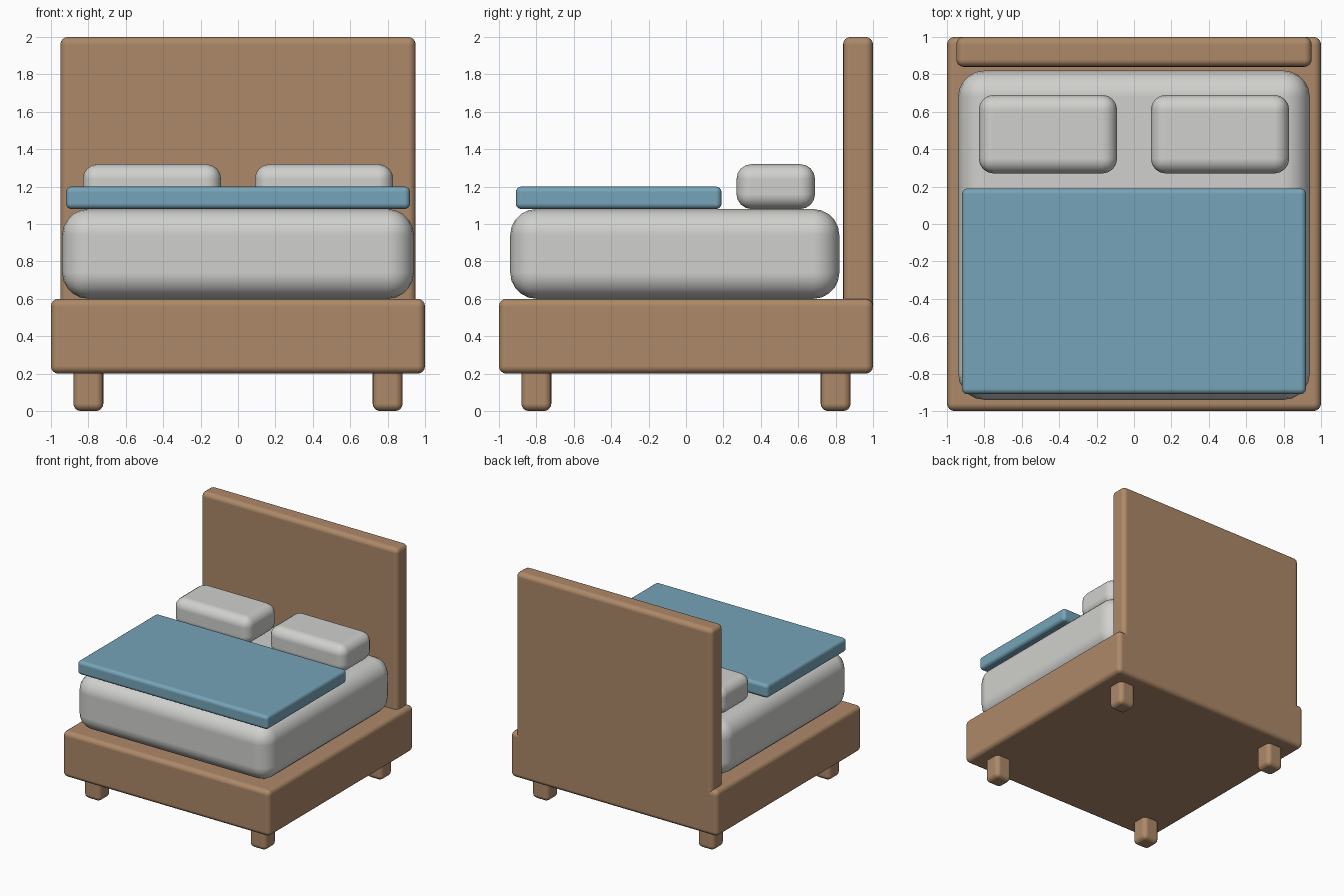
import bpy

# Remove the default cube
cube = bpy.data.objects.get("Cube")
if cube:
    bpy.data.objects.remove(cube, do_unlink=True)


def make_material(name, rgb):
    mat = bpy.data.materials.new(name)
    mat.use_nodes = True
    color = (*rgb, 1.0)
    mat.diffuse_color = color
    bsdf = next(n for n in mat.node_tree.nodes if n.type == 'BSDF_PRINCIPLED')
    bsdf.inputs["Base Color"].default_value = color
    return mat


wood = make_material("warm wood", (0.42, 0.25, 0.14))
linen = make_material("pale linen", (0.63, 0.63, 0.61))
blue = make_material("dusty blue", (0.18, 0.37, 0.48))


def rounded_box(name, low, high, radius, mat, segments=4):
    """Box between two corners, with rounded and smooth edges."""
    center = [(a + b) / 2 for a, b in zip(low, high)]
    bpy.ops.mesh.primitive_cube_add(size=1, location=center)
    obj = bpy.context.object
    obj.name = name
    obj.scale = [b - a for a, b in zip(low, high)]
    bpy.ops.object.transform_apply(location=False, rotation=False, scale=True)
    bevel = obj.modifiers.new("rounding", 'BEVEL')
    bevel.width = radius
    bevel.segments = segments
    bevel.harden_normals = True
    obj.data.materials.append(mat)
    bpy.ops.object.shade_smooth()
    return obj


# Frame and headboard
rounded_box("bed_frame", (-1, -1, 0.2), (1, 1, 0.6), 0.04, wood)
rounded_box("headboard", (-0.95, 0.84, 0.22), (0.95, 1, 2), 0.04, wood)

# Legs, one in each corner
for side, x in (("right", -0.8), ("left", 0.8)):
    for end, y in (("front", -0.8), ("back", 0.8)):
        rounded_box(f"{end}_{side}_leg", (x - 0.08, y - 0.08, 0),
                    (x + 0.08, y + 0.08, 0.26), 0.04, wood)

# Bedding
rounded_box("mattress", (-0.94, -0.94, 0.6), (0.94, 0.82, 1.08), 0.14, linen, 5)
rounded_box("blanket", (-0.92, -0.91, 1.08), (0.92, 0.19, 1.2), 0.03, blue)
for side, x in (("right", -0.46), ("left", 0.46)):
    rounded_box(f"{side}_pillow", (x - 0.37, 0.27, 1.08),
                (x + 0.37, 0.69, 1.32), 0.08, linen)
